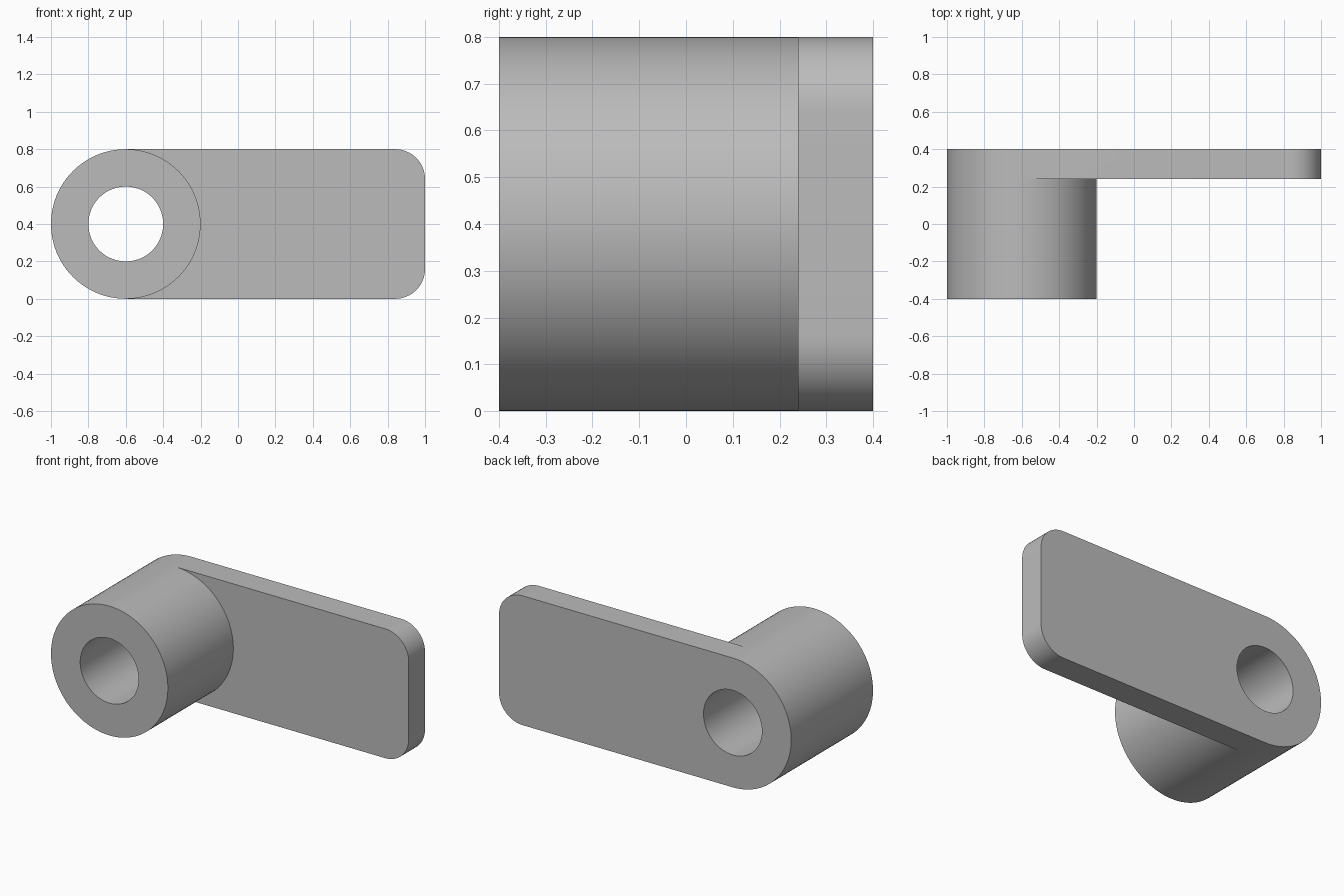
import bpy, bmesh
from math import sin, cos, pi, radians

if "Cube" in bpy.data.objects:
    bpy.data.objects.remove(bpy.data.objects["Cube"], do_unlink=True)

SEG = 96                                  # sides of the barrel
HUB_X, MID_Z = -0.6, 0.4                  # barrel axis
OUTER, BORE = 0.4, 0.2                    # barrel radii
FRONT, STEP, BACK = -0.4, 0.24, 0.4       # depths along y
END_X, CORNER = 1.0, 0.16                 # plate end and corner radius


def arc(cx, cz, r, start, end, n):
    """Points (x, z) along an arc, both ends included."""
    angles = [radians(start + (end - start) * i / n) for i in range(n + 1)]
    return [(cx + r * cos(a), cz + r * sin(a)) for a in angles]


bm = bmesh.new()


def loop(points, y):
    return [bm.verts.new((x, y, z)) for x, z in points]


def bridge(a, b):
    """Quads between two closed loops of equal length."""
    for i in range(len(a)):
        j = (i + 1) % len(a)
        bm.faces.new((a[i], a[j], b[j], b[i]))


circle = arc(HUB_X, MID_Z, OUTER, 0, 360, SEG)[:-1]
bore = arc(HUB_X, MID_Z, BORE, 0, 360, SEG)[:-1]
left_half = arc(HUB_X, MID_Z, OUTER, 90, 270, SEG // 2)
right_half = arc(HUB_X, MID_Z, OUTER, 90, -90, SEG // 2)
cx = END_X - CORNER
plate_end = (arc(cx, CORNER, CORNER, -90, 0, 16)
             + arc(cx, 2 * MID_Z - CORNER, CORNER, 0, 90, 16))

# Outer walls of the barrel and the plate, and the bore through both
bridge(loop(circle, FRONT), loop(circle, STEP))
bridge(loop(left_half + plate_end, STEP), loop(left_half + plate_end, BACK))
bridge(loop(bore, FRONT), loop(bore, BACK))

# Ring faces around the bore, then the flat plate faces beside the barrel
for y in (FRONT, BACK):
    bridge(loop(circle, y), loop(bore, y))
for y in (STEP, BACK):
    bm.faces.new(loop(right_half + plate_end, y))

bmesh.ops.remove_doubles(bm, verts=bm.verts[:], dist=0.0001)
bmesh.ops.recalc_face_normals(bm, faces=bm.faces[:])
mesh = bpy.data.meshes.new("pivot_arm")
bm.to_mesh(mesh)
bm.free()

# Plain grey material
grey = bpy.data.materials.new("plain grey")
grey.use_nodes = True
colour = (0.5, 0.5, 0.5, 1)
grey.diffuse_color = colour
grey.node_tree.nodes["Principled BSDF"].inputs["Base Color"].default_value = colour
mesh.materials.append(grey)

arm = bpy.data.objects.new("pivot_arm", mesh)
bpy.context.collection.objects.link(arm)
bpy.ops.object.select_all(action='DESELECT')
arm.select_set(True)
bpy.context.view_layer.objects.active = arm
bpy.ops.object.shade_smooth_by_angle(angle=radians(30))
